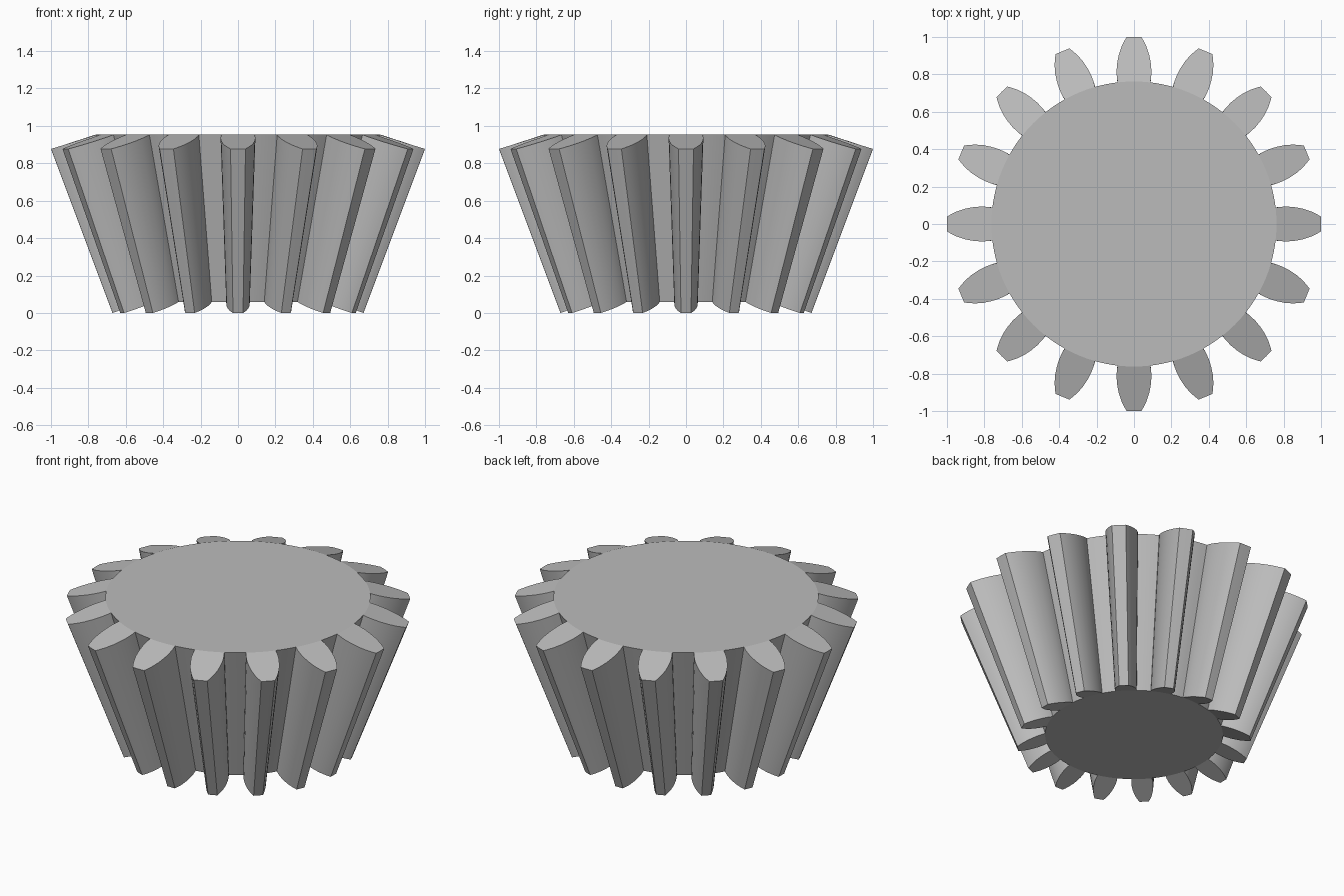
import bpy, bmesh, math

cube = bpy.data.objects.get("Cube")
if cube:
    bpy.data.objects.remove(cube, do_unlink=True)

TEETH = 16
PITCH = 2 * math.pi / TEETH
ROOT, TIP = 0.762, 1.0
# Tooth flank at the large end: (radius, half width), from root to tip
FLANK = [(ROOT, 0.087), (0.79, 0.092), (0.83, 0.093), (0.87, 0.089),
         (0.91, 0.081), (0.95, 0.067), (0.98, 0.052), (TIP, 0.04)]

# Polar outline of one tooth, followed by its valley floor
right = [(r, -math.asin(w / r)) for r, w in FLANK]
left = [(r, -a) for r, a in reversed(right)]
tooth = right + [(TIP, 0)] + left
edge = left[-1][1]
valley = [(ROOT, edge + (PITCH - 2 * edge) * i / 4) for i in range(1, 4)]
base = [(ROOT, edge * (1 - i / 2)) for i in range(1, 4)]


def make_gear_end(bm, scale, z_root, z_tip):
    """Add one end of the gear: flat disc and sloping tooth ends."""
    def vert(r, a):
        z = z_root + (z_tip - z_root) * (r - ROOT) / (TIP - ROOT)
        return bm.verts.new((scale * r * math.cos(a), scale * r * math.sin(a), z))

    outline, disc = [], []
    for k in range(TEETH):
        turn = k * PITCH
        t = [vert(r, a + turn) for r, a in tooth]
        v = [vert(r, a + turn) for r, a in valley]
        b = [vert(r, a + turn) for r, a in base]
        bm.faces.new(t + b)
        outline += t + v
        disc += [t[0]] + b[::-1] + [t[-1]] + v
    bm.faces.new(disc)
    return outline


bm = bmesh.new()
top = make_gear_end(bm, 1.0, 0.953, 0.877)
bottom = make_gear_end(bm, 0.671, 0.059, 0.0)

# Flanks, tips and valley floors joining both ends
for i in range(len(top)):
    j = (i + 1) % len(top)
    bm.faces.new((bottom[i], bottom[j], top[j], top[i]))
bmesh.ops.recalc_face_normals(bm, faces=bm.faces)

mesh = bpy.data.meshes.new("bevel_gear")
bm.to_mesh(mesh)
bm.free()
gear = bpy.data.objects.new("bevel_gear", mesh)
bpy.context.collection.objects.link(gear)

# Plain grey metal
grey = bpy.data.materials.new("grey")
grey.use_nodes = True
grey.diffuse_color = (0.5, 0.5, 0.5, 1)
grey.node_tree.nodes["Principled BSDF"].inputs["Base Color"].default_value = (0.5, 0.5, 0.5, 1)
mesh.materials.append(grey)

# Smooth flanks with crisp tooth edges
bpy.ops.object.select_all(action="DESELECT")
gear.select_set(True)
bpy.context.view_layer.objects.active = gear
bpy.ops.object.shade_smooth_by_angle(angle=math.radians(17))
